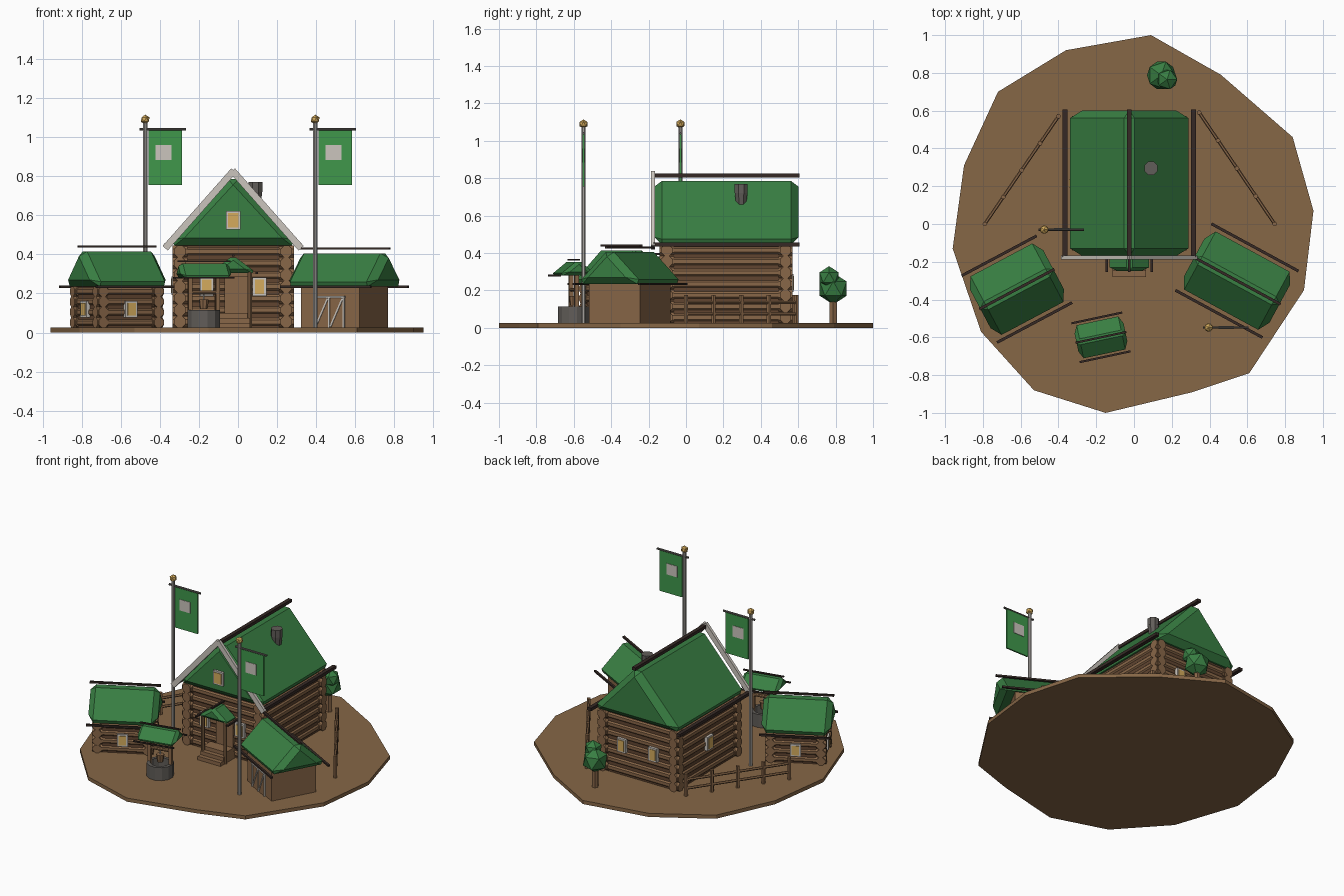
import bpy, bmesh, math
from mathutils import Matrix, Vector

if "Cube" in bpy.data.objects:
    bpy.data.objects.remove(bpy.data.objects["Cube"])


def material(name, rgb):
    m = bpy.data.materials.new(name)
    m.diffuse_color = (*rgb, 1)
    m.use_nodes = True
    m.node_tree.nodes["Principled BSDF"].inputs["Base Color"].default_value = m.diffuse_color
    return m


DIRT = material("dirt brown", (.24, .135, .062))
LOG = material("log brown", (.25, .135, .065))
GAP = material("dark log brown", (.12, .06, .03))
GREEN = material("roof green", (.04, .21, .055))
FLAG = material("flag green", (.05, .31, .07))
DARK = material("dark wood", (.035, .022, .018))
GOLD = material("gold yellow", (.66, .41, .11))
TRIM = material("pale trim", (.60, .56, .51))
STONE = material("stone grey", (.12, .11, .10))
METAL = material("pole grey", (.38, .36, .34))

frame = Matrix.Identity(4)   # local frame of the building being made


def set_frame(x=0, y=0, deg=0):
    global frame
    frame = Matrix.Translation((x, y, 0)) @ Matrix.Rotation(math.radians(deg), 4, 'Z')


def add(name, bm, mat):
    bm.transform(frame)
    bmesh.ops.recalc_face_normals(bm, faces=bm.faces)
    me = bpy.data.meshes.new(name)
    bm.to_mesh(me)
    bm.free()
    me.materials.append(mat)
    ob = bpy.data.objects.new(name, me)
    bpy.context.collection.objects.link(ob)
    return ob


def box(name, c, s, mat, deg=0, axis='Z'):
    bm = bmesh.new()
    bmesh.ops.create_cube(bm, size=1, matrix=Matrix.Translation(c)
                          @ Matrix.Rotation(math.radians(deg), 4, axis) @ Matrix.Diagonal((*s, 1)))
    return add(name, bm, mat)


def rod(name, p, q, r, mat, sides=8, r2=None):
    p, q = Vector(p), Vector(q)
    bm = bmesh.new()
    rot = (q - p).to_track_quat('Z', 'Y').to_matrix().to_4x4()
    bmesh.ops.create_cone(bm, cap_ends=True, segments=sides, radius1=r, radius2=r2 or r,
                          depth=(q - p).length, matrix=Matrix.Translation((p + q) / 2) @ rot
                          @ Matrix.Rotation(math.pi / sides, 4, 'Z'))
    return add(name, bm, mat)


def ball(name, c, r, mat):
    bm = bmesh.new()
    bmesh.ops.create_icosphere(bm, subdivisions=1, radius=r, matrix=Matrix.Translation(c))
    return add(name, bm, mat)


def prism(name, pts, length, mat):
    # profile in local y-z, extruded along local x
    bm = bmesh.new()
    f = bm.faces.new([bm.verts.new((-length / 2, y, z)) for y, z in pts])
    g = bmesh.ops.extrude_face_region(bm, geom=[f])['geom']
    bmesh.ops.translate(bm, vec=(length, 0, 0), verts=[v for v in g if isinstance(v, bmesh.types.BMVert)])
    return add(name, bm, mat)


def roof(name, length, hw, z0, z1, bevel, bar):
    ob = prism(name + "_roof", [(-hw, z0), (hw, z0), (0, z1)], length, GREEN)
    m = ob.modifiers.new("bevel", 'BEVEL')
    m.width, m.segments = bevel, 1
    for y, z in ((-hw, z0), (hw, z0), (0, z1)):
        box(name + "_roof_beam", (0, y, z), (length + .01, bar, bar * .8), DARK)


def log_walls(name, lx, ly, z0, n, pitch, over):
    # lx, ly: distance between wall lines
    r = pitch * .44
    for s in (-1, 1):
        h = n * pitch
        box(name + "_wall_core", (0, s * ly / 2, z0 + h / 2), (lx, r * 1.2, h), GAP)
        box(name + "_wall_core", (s * lx / 2, 0, z0 + h / 2), (r * 1.2, ly, h), GAP)
        for i in range(n):
            z = z0 + pitch * (i + .5)
            a, b = lx / 2, ly / 2
            rod(name + "_log", (-a, s * b, z), (a, s * b, z), r, LOG)
            rod(name + "_log", (s * a, -b, z), (s * a, b, z), r, LOG)
            for t in (-1, 1):   # thicker notched log ends
                rod(name + "_log_end", (t * (a - over), s * b, z), (t * (a + over), s * b, z), pitch * .54, LOG)
                rod(name + "_log_end", (s * a, t * (b - over), z), (s * a, t * (b + over), z), pitch * .54, LOG)


def window(name, x, y, z, w, h, deg=0):
    a = math.radians(deg)
    box(name + "_frame", (x, y, z), (w, .024, h), TRIM, deg)
    box(name + "_pane", (x + .01 * math.sin(a), y - .01 * math.cos(a), z), (w - .022, .012, h - .022), GOLD, deg)


# ground
outline = [(.09, 1), (.46, .79), (.84, .46), (.95, .07), (.90, -.35), (.61, -.79), (.31, -.89), (-.15, -1),
           (-.53, -.88), (-.81, -.57), (-.96, -.13), (-.90, .31), (-.72, .70), (-.36, .92)]
bm = bmesh.new()
f = bm.faces.new([bm.verts.new((x, y, 0)) for x, y in outline])
g = bmesh.ops.extrude_face_region(bm, geom=[f])['geom']
bmesh.ops.translate(bm, vec=(0, 0, .025), verts=[v for v in g if isinstance(v, bmesh.types.BMVert)])
add("ground", bm, DIRT)

# main house
set_frame(-.025, .215)
log_walls("house", .545, .635, .025, 7, .06, .038)
for x in (-.12, .12):
    window("house_back_window", x, .347, .24, .065, .095, 180)
window("house_side_window", -.302, 0, .24, .065, .095, -90)
for x in (-.135, .135):
    window("house_front_window", x, -.347, .235, .07, .095)
window("gable_window", 0, -.387, .575, .075, .095)
box("front_door", (.02, -.34, .165), (.13, .03, .25), LOG)
for s in (-1, 1):
    box("barge_board", (s * .172, -.392, .63), (.53, .02, .035), TRIM, s * 48.5, 'Y')
rod("chimney_stack", (.115, .08, .58), (.115, .08, .73), .028, STONE)
rod("chimney_flare", (.115, .08, .64), (.115, .08, .72), .026, STONE, 8, .037)
rod("chimney_cap", (.115, .08, .72), (.115, .08, .77), .038, STONE)
set_frame(-.025, .216, 90)
roof("house", .77, .34, .445, .815, .04, .026)

# porch
set_frame(-.025, -.185, 90)
roof("porch", .13, .12, .305, .395, .02, .013)
set_frame(-.025, 0)
for x in (-.085, .085):
    rod("porch_post", (x, -.225, .025), (x, -.225, .32), .012, LOG)
for i in range(3):
    box("porch_step", (0, -.2 + i * .01, .037 + i * .025), (.175, .16 - i * .04, .026), LOG)

# left cabin
set_frame(-.62, -.345, 28)
log_walls("cabin", .32, .25, .025, 4, .053, .032)
window("cabin_front_window", 0, -.147, .12, .068, .085)
window("cabin_back_window", 0, .147, .12, .068, .085, 180)
window("cabin_side_window", -.182, 0, .12, .068, .085, -90)
roof("cabin", .44, .2, .235, .44, .035, .015)

# right shed with double doors
set_frame(.545, -.30, -28.5)
box("shed_walls", (0, 0, .135), (.34, .31, .22), LOG)
box("shed_door", (0, -.157, .105), (.17, .008, .16), GAP)
box("shed_door_panel", (0, -.16, .1), (.155, .008, .15), LOG)
box("door_lintel", (0, -.163, .183), (.18, .012, .01), TRIM)
for x in (-.085, 0, .085):
    box("door_stile", (x, -.163, .105), (.009, .012, .16), TRIM)
for x in (-.043, .043):
    box("door_brace", (x, -.164, .103), (.009, .008, .16), TRIM, 26, 'Y')
roof("shed", .515, .2, .235, .43, .035, .015)

# well
set_frame(-.175, -.60, 12)
bm = bmesh.new()
rings = []
for r, z in ((.086, .02), (.086, .115), (.064, .115), (.064, .04)):
    rings.append([bm.verts.new((r * math.cos(i * math.pi / 6), r * math.sin(i * math.pi / 6), z)) for i in range(12)])
for a, b in zip(rings, rings[1:]):
    for i in range(12):
        bm.faces.new((a[i], a[i - 1], b[i - 1], b[i]))
bm.faces.new(rings[-1])
add("well_wall", bm, STONE)
for x in (-.072, .072):
    box("well_post", (x, 0, .185), (.02, .024, .25), LOG)
rod("well_winch", (-.08, 0, .205), (.08, 0, .205), .01, LOG)
rod("well_rope", (0, 0, .15), (0, 0, .205), .004, TRIM, 6)
rod("well_bucket", (0, 0, .12), (0, 0, .17), .02, LOG, 8, .026)
roof("well", .265, .105, .28, .365, .02, .011)

# flag poles
for x, y in ((-.475, -.03), (.395, -.548)):
    set_frame(x, y)
    rod("flag_pole", (0, 0, .02), (0, 0, 1.08), .012, METAL)
    ball("pole_finial", (0, 0, 1.09), .025, GOLD)
    rod("flag_crossbar", (-.03, 0, 1.04), (.21, 0, 1.04), .007, STONE)
    box("flag_cloth", (.103, 0, .895), (.172, .01, .28), FLAG)
    box("flag_square", (.093, 0, .922), (.082, .016, .076), TRIM)

# fences
set_frame()
for a, b in (((-.79, 0), (-.40, .57)), ((.745, 0), (.345, .59))):
    for i in range(5):
        x, y = (a[k] + (b[k] - a[k]) * i / 4 for k in (0, 1))
        rod("fence_post", (x, y, .02), (x, y, .175), .013, LOG, 6)
    for z in (.075, .135):
        rod("fence_rail", (*a, z), (*b, z), .009, LOG, 6)

# tree
rod("tree_trunk", (.145, .787, .02), (.145, .787, .18), .022, LOG, 6)
ball("tree_crown", (.145, .787, .21), .085, GREEN)
ball("tree_crown_top", (.175, .765, .27), .06, GREEN)
